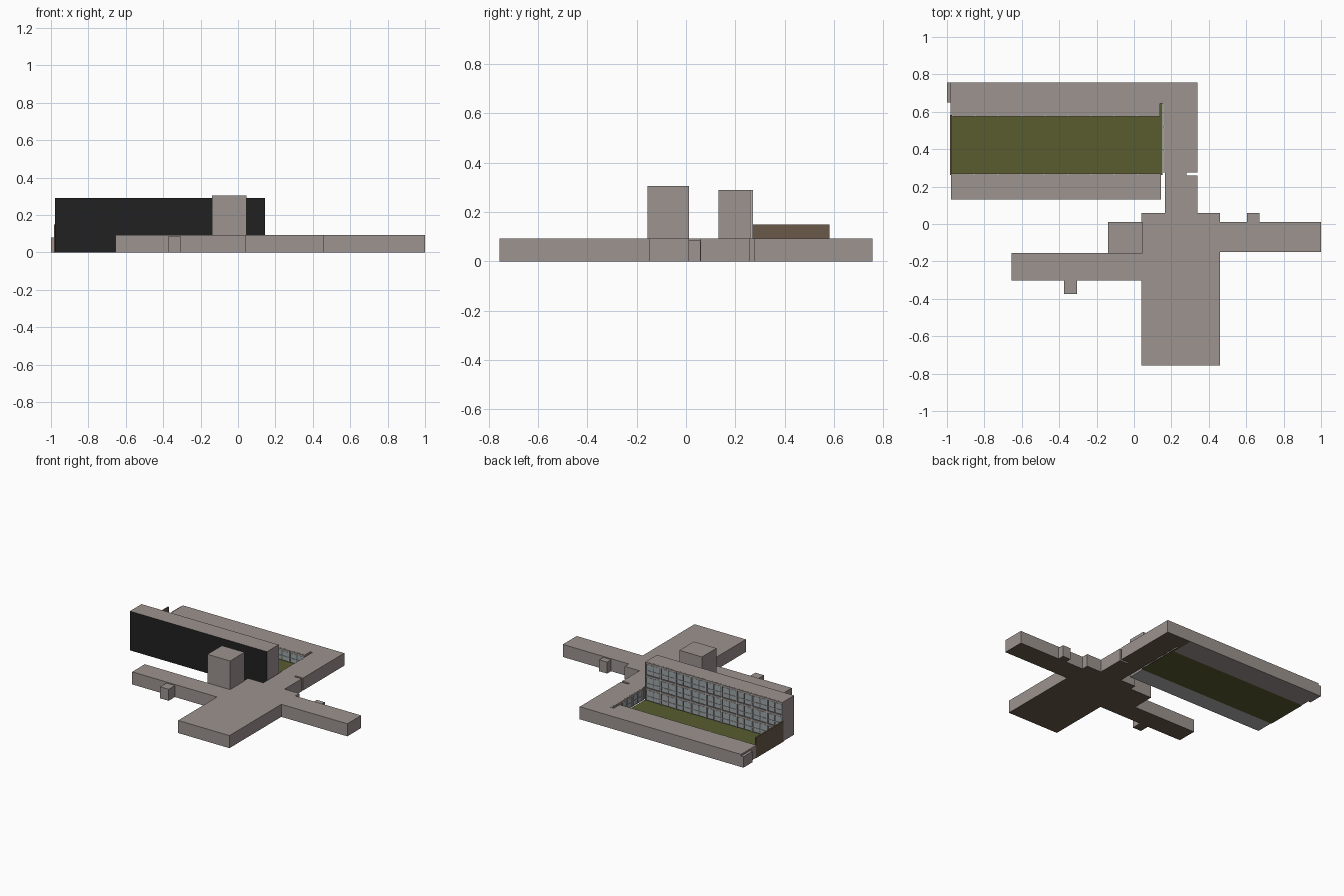
import bpy, bmesh

if "Cube" in bpy.data.objects:
    bpy.data.objects.remove(bpy.data.objects["Cube"])


def material(name, r, g, b):
    m = bpy.data.materials.new(name)
    lin = [((c / 255 + 0.055) / 1.055) ** 2.4 for c in (r, g, b)]
    m.diffuse_color = (*lin, 1)
    m.use_nodes = True
    m.node_tree.nodes["Principled BSDF"].inputs["Base Color"].default_value = m.diffuse_color
    return m


GRAY = material("warm gray plaster", 156, 147, 143)
BROWN = material("brown base", 106, 90, 74)
BLACK = material("black cladding", 33, 33, 33)
GREEN = material("lawn green", 88, 92, 46)
PALE = material("pale gray concrete", 176, 176, 178)
GLASS = material("window glass", 158, 166, 168)
FRAME = material("dark gray frame", 92, 94, 94)


def finish(name, bm, mats, rule=None):
    """Turn a bmesh into an object; rule(normal) picks the material slot."""
    bmesh.ops.recalc_face_normals(bm, faces=bm.faces[:])
    if rule:
        for f in bm.faces:
            f.material_index = rule(f.normal)
    me = bpy.data.meshes.new(name)
    bm.to_mesh(me)
    bm.free()
    for m in mats:
        me.materials.append(m)
    ob = bpy.data.objects.new(name, me)
    bpy.context.collection.objects.link(ob)
    return ob


def add_box(bm, x0, x1, y0, y1, z0, z1):
    vs = bmesh.ops.create_cube(bm, size=1)["verts"]
    for v in vs:
        v.co = (x1 if v.co.x > 0 else x0, y1 if v.co.y > 0 else y0,
                z1 if v.co.z > 0 else z0)


def boxes(name, items, mats, rule=None):
    bm = bmesh.new()
    for it in items:
        add_box(bm, *it)
    return finish(name, bm, mats, rule)


def brown_bottom(n):
    return 1 if n.z < -0.5 else 0


def facade(name, axis, a0, a1, wall, out, bays, rows, z0, z1):
    """Window wall along x or y, standing on plane 'wall', facing sign 'out'."""
    def place(s0, s1, d, b, t):
        lo, hi = sorted((wall, wall + out * d))
        return (s0, s1, lo, hi, b, t) if axis == "x" else (lo, hi, s0, s1, b, t)
    w, h = (a1 - a0) / bays, (z1 - z0) / rows
    posts = [place(a0 + i * w - 0.004 * (i > 0), a0 + i * w + 0.004 * (i < bays), 0.009, z0, z1)
             for i in range(bays + 1)]
    beams, panes, bars = [], [], []
    for r in range(rows):
        b = z0 + r * h
        beams.append(place(a0, a1, 0.007, b + h - 0.014, b + h - 0.0005))
        for i in range(bays):
            s = a0 + i * w
            mid = s + w / 2
            # two upper panes and two lower panes in each bay
            for p, q in ((s + 0.010, mid - 0.004), (mid + 0.004, s + w - 0.010)):
                panes.append(place(p, q, 0.003, b + 0.036, b + h - 0.018))
                panes.append(place(p, q, 0.003, b + 0.006, b + 0.028))
        bars.append(place(a0, a1, 0.005, b + 0.029, b + 0.034))
    boxes(name + "_backing", [place(a0, a1, 0.002, z0, z1 - 0.001)], [FRAME])
    boxes(name + "_posts", posts, [PALE])
    boxes(name + "_beams", beams, [GRAY])
    boxes(name + "_panes", panes, [GLASS])
    boxes(name + "_sill_bars", bars, [PALE])


# Low building: one plan outline extruded to roof height
H = 0.093
plan = [(.04, -.757), (.46, -.757), (.46, -.15), (1, -.15), (1, .012), (.46, .012),
        (.46, .06), (.34, .06), (.34, .26), (.28, .26), (.28, .275), (.34, .275),
        (.34, .757), (.14, .757), (.14, .645), (.165, .645), (.165, .06), (.04, .06),
        (.04, -.155), (-.655, -.155), (-.655, -.302), (.04, -.302)]
bm = bmesh.new()
base = bm.faces.new([bm.verts.new((x, y, 0)) for x, y in plan])
top = bmesh.ops.extrude_face_region(bm, geom=[base])["geom"]
for v in top:
    if isinstance(v, bmesh.types.BMVert):
        v.co.z = H
finish("low_building", bm, [GRAY, BROWN], brown_bottom)

# Square tower and the two entrance porches
boxes("tower", [(-.14, .045, -.157, .012, 0, .305)], [GRAY, BROWN], brown_bottom)
boxes("front_porch", [(-.375, -.305, -.375, -.302, 0, .085)], [GRAY, BROWN], brown_bottom)
boxes("rear_porch", [(.605, .67, .012, .058, 0, .085)], [GRAY, BROWN], brown_bottom)

# North wing with its end porch
boxes("north_wing", [(-.98, .14, .583, .757, 0, H)], [GRAY])
boxes("north_wing_porch", [(-1, -.98, .65, .757, 0, .08)], [GRAY])
facade("north_wing_windows", "x", -.972, .14, .583, -1, 9, 1, .006, H)

# Three-storey slab block: black front, pale underside
boxes("slab_block", [(-.978, .145, .132, .262, 0, .29)], [GRAY, BLACK, PALE],
      lambda n: 1 if n.y < -0.5 else 2 if n.z < -0.5 else 0)
facade("slab_windows", "x", -.978, .145, .262, 1, 9, 3, .006, .29)

# Courtyard lawn, west wall and east window wall
boxes("courtyard_lawn", [(-.975, .152, .262, .583, 0, .006),
                         (.14, .152, .583, .645, 0, .006)], [GREEN])
boxes("courtyard_west_wall", [(-.983, -.972, .262, .583, 0, .15)], [BROWN])
facade("connector_windows", "y", .275, .643, .165, -1, 3, 1, .006, H)
